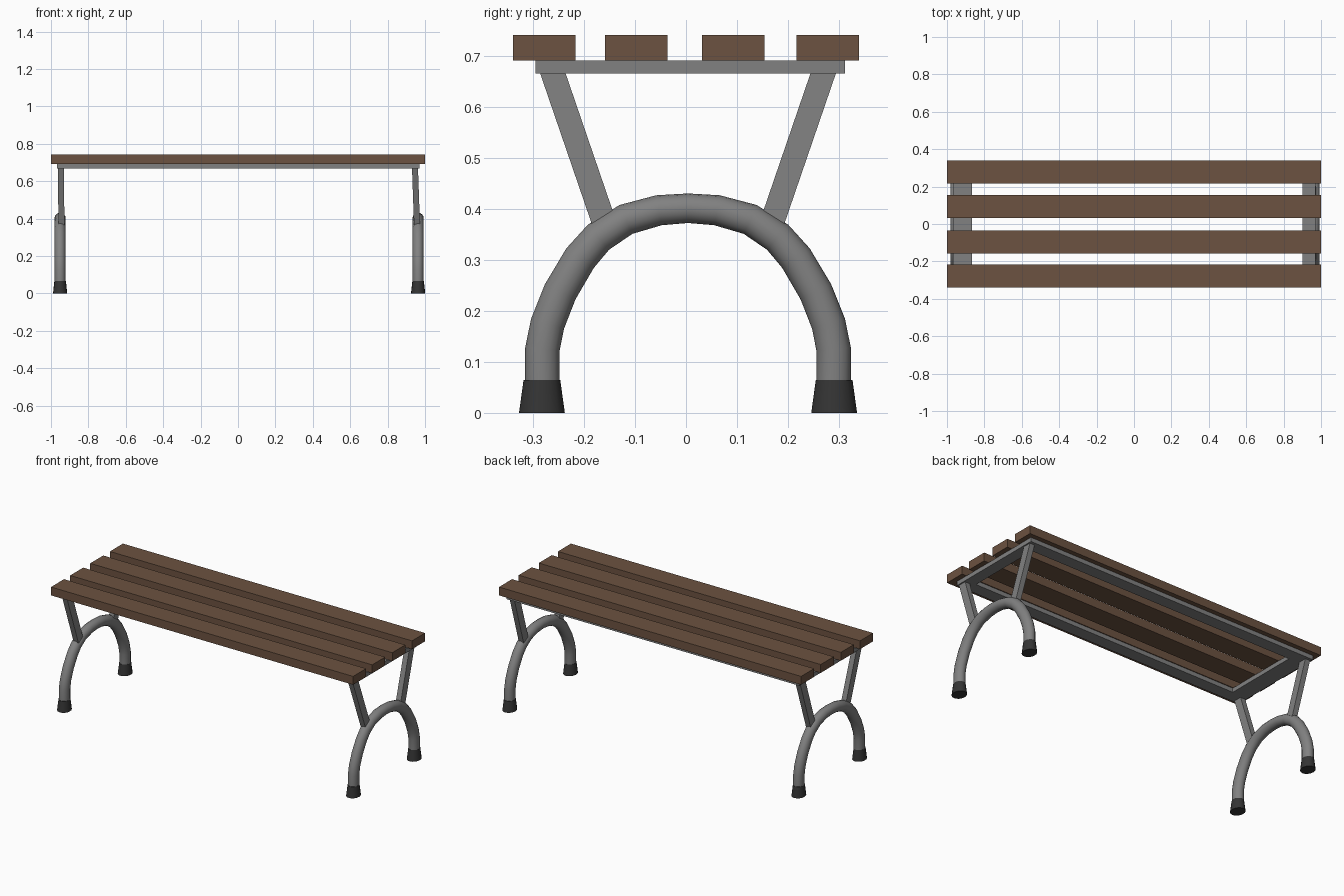
import bpy, bmesh, math

if "Cube" in bpy.data.objects:
    bpy.data.objects.remove(bpy.data.objects["Cube"])


def material(name, r, g, b):
    m = bpy.data.materials.new(name)
    m.diffuse_color = (r, g, b, 1)
    m.use_nodes = True
    m.node_tree.nodes["Principled BSDF"].inputs["Base Color"].default_value = m.diffuse_color
    return m


WOOD = material("brown wood", 0.15, 0.085, 0.052)
METAL = material("grey metal", 0.22, 0.22, 0.22)
RUBBER = material("black rubber", 0.035, 0.035, 0.035)


def finish(bm, name, mat, smooth=False):
    bmesh.ops.recalc_face_normals(bm, faces=bm.faces)
    me = bpy.data.meshes.new(name)
    bm.to_mesh(me)
    bm.free()
    me.materials.append(mat)
    ob = bpy.data.objects.new(name, me)
    bpy.context.collection.objects.link(ob)
    if smooth:
        bpy.ops.object.select_all(action='DESELECT')
        ob.select_set(True)
        bpy.context.view_layer.objects.active = ob
        bpy.ops.object.shade_smooth_by_angle(angle=math.radians(35))
    return ob


def loft(name, mat, rings, smooth=False):
    """Closed skin through a list of equal-length point rings."""
    bm = bmesh.new()
    vs = [[bm.verts.new(p) for p in ring] for ring in rings]
    n = len(vs[0])
    for a, b in zip(vs, vs[1:]):
        for i in range(n):
            j = (i + 1) % n
            bm.faces.new((a[i], a[j], b[j], b[i]))
    bm.faces.new(vs[0])
    bm.faces.new(vs[-1])
    return finish(bm, name, mat, smooth)


def rect(x0, x1, y0, y1, z):
    return [(x0, y0, z), (x1, y0, z), (x1, y1, z), (x0, y1, z)]


def box(name, mat, x0, x1, y0, y1, z0, z1):
    return loft(name, mat, [rect(x0, x1, y0, y1, z0), rect(x0, x1, y0, y1, z1)])


# seat slats
for i, (y0, y1) in enumerate([(-0.34, -0.217), (-0.159, -0.036),
                              (0.031, 0.154), (0.217, 0.34)]):
    box(f"seat_slat_{i + 1}", WOOD, -1, 1, y0, y1, 0.692, 0.742)

# flat rectangular frame under the slats, one piece with an opening
outer = (-0.968, 0.97, -0.296, 0.312)
inner = (-0.865, 0.90, -0.222, 0.238)
bm = bmesh.new()
loops = [[bm.verts.new(p) for p in rect(*r, z)]
         for r, z in ((outer, 0.667), (outer, 0.692), (inner, 0.692), (inner, 0.667))]
for k in range(4):
    a, b = loops[k], loops[(k + 1) % 4]
    for i in range(4):
        j = (i + 1) % 4
        bm.faces.new((a[i], a[j], b[j], b[i]))
finish(bm, "seat_frame", METAL)

# half of the arch centre line (y, z), mirrored into a whole arch
half = [(0.286, 0.05), (0.286, 0.125), (0.276, 0.175), (0.251, 0.238),
        (0.212, 0.304), (0.176, 0.345), (0.122, 0.38), (0.057, 0.398)]
path = [(-y, z) for y, z in half] + [(0, 0.402)] + half[::-1]
CY = 0.004
SIDES = 16


def arch(name, cx):
    rings = []
    for k, (y, z) in enumerate(path):
        p, q = path[max(k - 1, 0)], path[min(k + 1, len(path) - 1)]
        ty, tz = q[0] - p[0], q[1] - p[1]
        length = math.hypot(ty, tz)
        ny, nz = -tz / length, ty / length
        r = 0.029 + 0.005 * abs(tz / length)   # slightly thinner at the crown
        ring = []
        for s in range(SIDES):
            a = 2 * math.pi * s / SIDES
            d = r * math.cos(a)
            ring.append((cx + 0.03 * math.sin(a), CY + y + ny * d, z + nz * d))
        rings.append(ring)
    loft(name, METAL, rings, True)


def foot(name, cx, cy):
    def ring(rx, ry, z):
        return [(cx + rx * math.cos(2 * math.pi * s / SIDES),
                 cy + ry * math.sin(2 * math.pi * s / SIDES), z) for s in range(SIDES)]
    loft(name, RUBBER, [ring(0.038, 0.045, 0), ring(0.031, 0.036, 0.065)], True)


# leg arches, feet and slanted struts at both ends
for side, cx, top_x, low_x in (("left", -0.951, -0.947, -0.944),
                               ("right", 0.963, 0.946, 0.957)):
    arch(f"{side}_leg_arch", cx)
    for end, s in (("front", -1), ("back", 1)):
        foot(f"{side}_{end}_foot", cx, CY + s * 0.287)
        yt, yl = CY + s * 0.27, CY + s * 0.162
        w = 0.016
        loft(f"{side}_{end}_strut", METAL,
             [rect(low_x - w, low_x + w, yl - 0.025, yl + 0.025, 0.365),
              rect(top_x - w, top_x + w, yt - 0.025, yt + 0.025, 0.68)])
